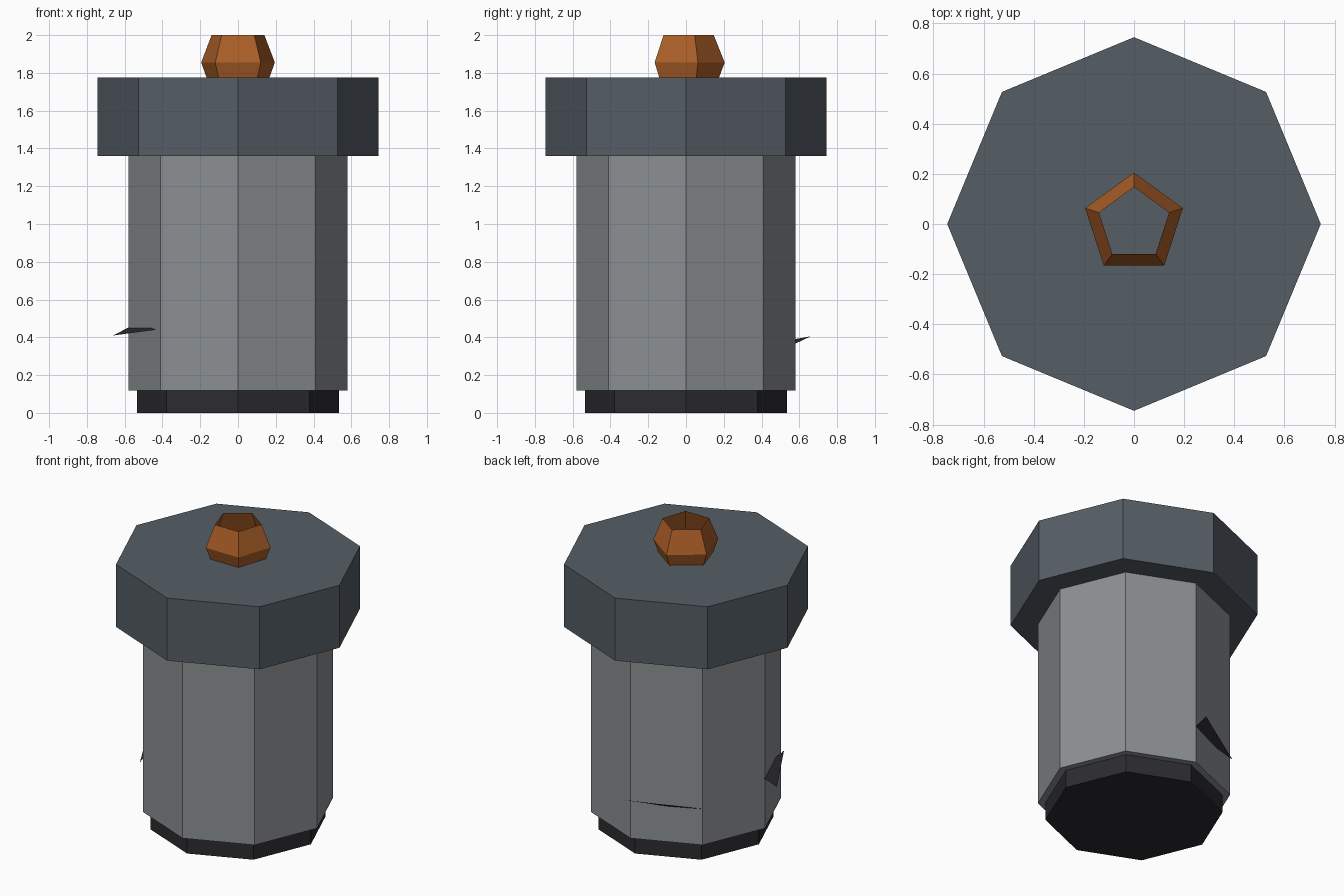
import bpy
import math

if "Cube" in bpy.data.objects:
    bpy.data.objects.remove(bpy.data.objects["Cube"])


def material(name, rgb):
    m = bpy.data.materials.new(name)
    m.diffuse_color = (*rgb, 1)
    m.use_nodes = True
    m.node_tree.nodes["Principled BSDF"].inputs["Base Color"].default_value = m.diffuse_color
    return m


def mesh_object(name, verts, faces, mat):
    me = bpy.data.meshes.new(name)
    me.from_pydata(verts, [], faces)
    me.materials.append(mat)
    ob = bpy.data.objects.new(name, me)
    bpy.context.collection.objects.link(ob)
    return ob


def lathe(name, sides, rings, mat, capped=True):
    """Stack of regular polygons (radius, z), first corner on +y."""
    verts, faces = [], []
    for r, z in rings:
        for i in range(sides):
            a = math.pi / 2 + 2 * math.pi * i / sides
            verts.append((r * math.cos(a), r * math.sin(a), z))
    for k in range(len(rings) - 1):
        for i in range(sides):
            j = (i + 1) % sides
            a, b = k * sides, (k + 1) * sides
            faces.append((a + i, a + j, b + j, b + i))
    if capped:
        faces.append(tuple(reversed(range(sides))))
        top = (len(rings) - 1) * sides
        faces.append(tuple(range(top, top + sides)))
    return mesh_object(name, verts, faces, mat)


steel = material("steel", (0.26, 0.28, 0.29))
slate = material("slate", (0.09, 0.11, 0.13))
black = material("black", (0.025, 0.025, 0.03))
copper = material("copper", (0.40, 0.11, 0.02))

# Octagonal base, body and cap
lathe("base", 8, [(0.535, 0), (0.535, 0.12)], black)
lathe("body", 8, [(0.58, 0.118), (0.58, 1.362)], steel)
lathe("cap", 8, [(0.745, 1.36), (0.745, 1.775)], slate)

# Five-sided open knob
lathe("knob", 5, [(0.173, 1.77), (0.205, 1.855), (0.147, 2.0)], copper, capped=False)

# Thin dark slivers poking out of the body wall
mesh_object("left_sliver",
            [(-0.66, -0.01, 0.41), (-0.575, 0.01, 0.455),
             (-0.48, -0.205, 0.457), (-0.435, -0.407, 0.44)],
            [(0, 1, 2, 3)], black)
mesh_object("back_sliver",
            [(-0.012, 0.66, 0.405), (0.0, 0.575, 0.365),
             (-0.21, 0.49, 0.352), (-0.422, 0.418, 0.363)],
            [(0, 1, 2, 3)], black)
